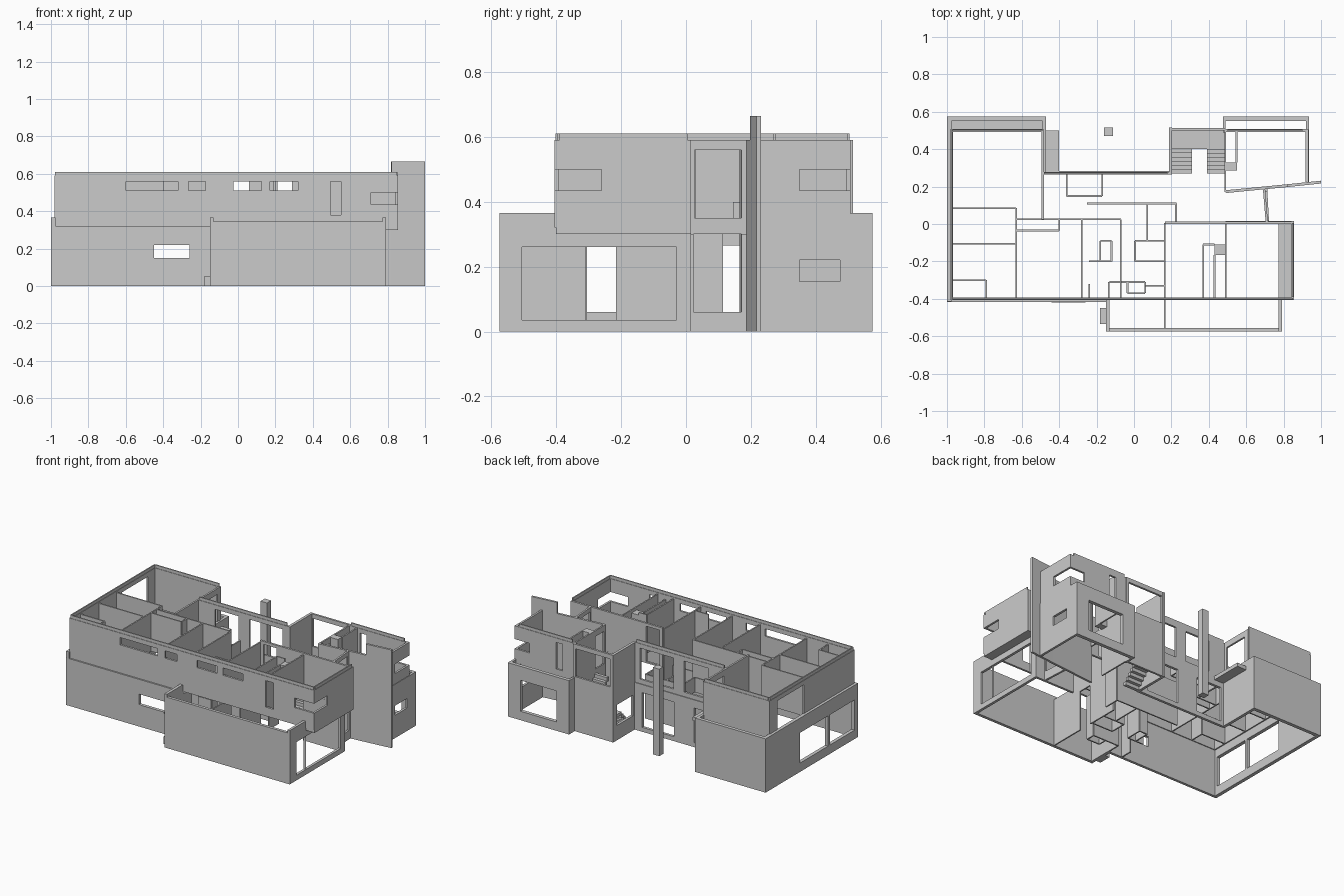
import bpy, bmesh
from mathutils import Vector


def finish(name, bm):
    bmesh.ops.recalc_face_normals(bm, faces=bm.faces)
    me = bpy.data.meshes.new(name)
    bm.to_mesh(me)
    bm.free()
    ob = bpy.data.objects.new(name, me)
    bpy.context.collection.objects.link(ob)
    return ob


def wall(name, p, q, z0, z1, t=0.01, holes=()):
    """Wall from p to q (plan points), centred on its line.
    Holes are (start, end, low, high), start/end in x or y along the wall."""
    p, q = Vector((*p, 0)), Vector((*q, 0))
    d = q - p
    ax = 0 if abs(d.x) > abs(d.y) else 1
    n = Vector((-d.y, d.x, 0)).normalized() * t
    lo, hi = sorted((p[ax], q[ax]))
    us = sorted({lo, hi, *(min(max(v, lo), hi) for h in holes for v in h[:2])})
    zs = sorted({z0, z1, *(min(max(v, z0), z1) for h in holes for v in h[2:])})
    bm = bmesh.new()
    grid = {(u, z): bm.verts.new(p + d * ((u - p[ax]) / d[ax]) - n / 2 + Vector((0, 0, z)))
            for u in us for z in zs}
    for a, b in zip(us, us[1:]):
        for c, e in zip(zs, zs[1:]):
            mu, mz = (a + b) / 2, (c + e) / 2
            if not any(h[0] < mu < h[1] and h[2] < mz < h[3] for h in holes):
                bm.faces.new([grid[a, c], grid[b, c], grid[b, e], grid[a, e]])
    loose = [v for v in bm.verts if not v.link_faces]
    bmesh.ops.delete(bm, geom=loose, context='VERTS')
    ext = bmesh.ops.extrude_face_region(bm, geom=bm.faces[:], use_keep_orig=True)
    bmesh.ops.translate(bm, vec=n, verts=[g for g in ext['geom'] if isinstance(g, bmesh.types.BMVert)])
    bmesh.ops.dissolve_limit(bm, angle_limit=0.01, verts=bm.verts[:], edges=bm.edges[:])
    return finish(name, bm)


def box(name, x0, x1, y0, y1, z0, z1):
    bm = bmesh.new()
    bmesh.ops.create_cube(bm, size=1)
    for v in bm.verts:
        v.co = ((x0 + x1) / 2 + v.co.x * (x1 - x0), (y0 + y1) / 2 + v.co.y * (y1 - y0),
                (z0 + z1) / 2 + v.co.z * (z1 - z0))
    return finish(name, bm)


def partitions(name, z0, z1, segs):
    for i, (a, b, c, d) in enumerate(segs):
        wall(f"{name}_{i + 1}", (a, b), (c, d), z0, z1, 0.009)


G, P, U, R, C = 0.32, 0.365, 0.32, 0.59, 0.61   # ground top, parapet, upper base, roof, cap

# Ground floor, left block
wall("ground_left_wall", (-0.988, -0.415), (-0.988, 0.573), 0, P, 0.024,
     [(-0.095, 0.205, 0.06, 0.265), (-0.38, -0.115, 0.06, 0.265)])
wall("ground_left_back_wall", (-1, 0.563), (-0.47, 0.563), 0, P, 0.024)
wall("ground_left_inner_wall", (-0.48, 0.27), (-0.48, 0.575), 0, P, 0.02)
wall("ground_front_wall", (-1, -0.407), (-0.14, -0.407), 0, U, 0.018, [(-0.45, -0.26, 0.15, 0.22)])
box("window_sill", -0.44, -0.26, -0.42, -0.41, 0.14, 0.15)
box("left_terrace", -0.98, -0.48, 0.5, 0.555, 0.3, 0.32)
box("balcony_slab", -0.49, -0.4, 0.27, 0.5, 0.3, 0.325)

# Front extension
wall("extension_front_wall", (-0.15, -0.565), (0.79, -0.565), 0, 0.345, 0.02)
wall("extension_left_wall", (-0.14, -0.575), (-0.14, -0.4), 0, P, 0.02)
wall("extension_right_wall", (0.782, -0.575), (0.782, -0.4), 0, P, 0.018, [(-0.505, -0.4, 0.035, 0.26)])
wall("ground_right_wall", (0.782, -0.4), (0.782, 0.015), 0, U, 0.018, [(-0.4, -0.03, 0.035, 0.26)])
box("side_step", -0.183, -0.15, -0.535, -0.45, 0, 0.05)

# Ground floor back, entrance and stair block
wall("ground_back_wall", (-0.47, 0.275), (0.19, 0.275), 0, U, 0.018,
     [(-0.45, -0.26, 0.03, 0.265), (-0.11, 0.13, 0.03, 0.265)])
wall("ground_entrance_wall", (0.715, 0.01), (0.705, 0.195), 0, 0.3, 0.014, [(0.022, 0.17, 0.06, 0.3)])
wall("ground_entrance_side_wall", (0.49, 0.007), (0.785, 0.007), 0, U, 0.016)

# Upper floor shell
wall("upper_left_wall", (-0.975, -0.405), (-0.975, 0.505), U, R, 0.014, [(0.14, 0.42, 0.35, 0.56)])
wall("upper_left_back_wall", (-0.98, 0.5), (-0.485, 0.5), U, R, 0.014)
wall("upper_left_inner_wall", (-0.488, 0.025), (-0.488, 0.505), U, R, 0.012, [(0.3, 0.47, 0.33, 0.55)])
F = [(-0.6, -0.32, 0.51, 0.56), (-0.265, -0.175, 0.51, 0.56), (-0.025, 0.125, 0.51, 0.56),
     (0.17, 0.32, 0.51, 0.56), (0.49, 0.55, 0.38, 0.56), (0.71, 0.86, 0.435, 0.5)]
wall("upper_front_wall", (-0.98, -0.399), (0.855, -0.399), U, R, 0.014, F)
wall("upper_right_wall", (0.848, -0.405), (0.848, 0.015), U, R, 0.014, [(-0.41, -0.26, 0.435, 0.5)])
wall("upper_right_back_wall", (0.165, 0.007), (0.855, 0.007), U, R, 0.014, [(0.19, 0.29, 0.33, 0.57)])
wall("upper_back_wall", (-0.49, 0.272), (0.19, 0.272), U, R, 0.014,
     [(-0.36, -0.18, 0.35, 0.56), (-0.1, 0.15, 0.35, 0.56)])
wall("upper_entrance_wall", (0.71, 0.01), (0.695, 0.19), 0.3, R, 0.012, [(0.025, 0.17, 0.35, 0.56)])
box("overhang_slab", 0.78, 0.855, -0.4, 0.015, 0.3, 0.32)

# Thin roof caps
for n, a, b in [("left", (-0.975, -0.399), (-0.975, 0.5)), ("front", (-0.97, -0.399), (0.85, -0.399)),
                ("right", (0.848, -0.39), (0.848, 0.005)), ("left_back", (-0.97, 0.5), (-0.49, 0.5)),
                ("back", (-0.48, 0.272), (0.18, 0.272)), ("wing_back", (0.5, 0.5), (0.9, 0.5))]:
    wall(f"roof_cap_{n}", a, b, R, C, 0.008)

# Right back wing
wall("wing_ground_back_wall", (0.475, 0.563), (0.935, 0.563), 0, P, 0.024, [(0.57, 0.84, 0.06, 0.27)])
wall("wing_ground_left_wall", (0.482, 0.49), (0.482, 0.575), 0, P, 0.014)
wall("wing_ground_right_wall", (0.927, 0.225), (0.927, 0.575), 0, P, 0.016, [(0.35, 0.475, 0.155, 0.22)])
wall("wing_upper_right_wall", (0.925, 0.225), (0.925, 0.505), P, R, 0.014, [(0.35, 0.51, 0.435, 0.5)])
wall("wing_upper_back_wall", (0.485, 0.5), (0.93, 0.5), 0.34, R, 0.014,
     [(0.82, 0.94, 0.435, 0.5), (0.57, 0.62, 0.38, 0.56)])
wall("wing_left_wall", (0.488, 0.17), (0.488, 0.505), 0, R, 0.01, [(0.18, 0.28, 0, 0.25), (0.19, 0.28, 0.33, 0.55)])
wall("wing_closet_wall", (0.548, 0.33), (0.548, 0.5), U, R, 0.01)
box("wing_shaft", 0.49, 0.55, 0.285, 0.33, U, R)
wall("slanted_wall", (0.49, 0.173), (0.82, 0.205), 0, R, 0.015)
wall("slanted_fin_wall", (0.82, 0.205), (1.0, 0.224), 0, 0.665, 0.015)

# Staircase with two flights and a landing
wall("stair_side_wall", (0.195, 0.265), (0.195, 0.515), 0, R, 0.018, [(0.3, 0.475, 0.1, 0.24)])
wall("stair_back_wall", (0.19, 0.507), (0.49, 0.507), 0, R, 0.014, [(0.21, 0.47, 0.37, 0.56)])
box("stair_landing", 0.204, 0.483, 0.4, 0.5, 0.14, 0.16)
for i in range(6):
    y = 0.27 + i * 0.0217
    box(f"lower_step_{i + 1}", 0.204, 0.31, y, y + 0.0217, i * 0.023, (i + 1) * 0.023)
    top = 0.30 - i * 0.023
    box(f"upper_step_{i + 1}", 0.39, 0.483, y, y + 0.0217, top - 0.03, top)

# Free standing column
box("column", -0.16, -0.112, 0.47, 0.515, 0, R)

# Upper rooms
partitions("upper_partition", U, R - 0.01, [
    (-0.63, -0.4, -0.63, 0.085), (-0.97, 0.085, -0.63, 0.085), (-0.97, -0.105, -0.63, -0.105),
    (-0.97, -0.3, -0.79, -0.3), (-0.79, -0.4, -0.79, -0.3), (-0.28, -0.4, -0.28, 0.025),
    (-0.63, 0.025, -0.07, 0.025), (-0.07, -0.4, -0.07, 0.025), (-0.63, -0.035, -0.4, -0.035),
    (-0.4, -0.035, -0.4, 0.025), (0.165, -0.4, 0.165, 0.005), (0.37, -0.4, 0.37, -0.11),
    (0.37, -0.11, 0.43, -0.11), (0.49, -0.4, 0.49, 0.005), (0.06, -0.33, 0.16, -0.33)])
box("upper_shaft", 0.43, 0.487, -0.165, -0.11, U, 0.56)
wall("upper_closet_wall", (0.43, -0.395), (0.43, -0.165), U, 0.56, 0.009)
partitions("stairwell_rail", U - 0.02, 0.4, [
    (-0.36, 0.15, -0.17, 0.15), (-0.36, 0.15, -0.36, 0.265), (-0.17, 0.15, -0.17, 0.265)])

# Ground rooms
wall("ground_hall_wall", (0.165, -0.56), (0.165, 0.005), 0, G, 0.009, [(-0.31, -0.215, 0, 0.27)])
partitions("ground_partition", 0, G - 0.02, [
    (-0.25, 0.11, 0.228, 0.11), (0.225, 0.005, 0.225, 0.11), (0.07, -0.09, 0.07, 0.11),
    (0.005, -0.2, 0.16, -0.2), (0.005, -0.09, 0.16, -0.09), (0.005, -0.2, 0.005, -0.09),
    (-0.18, -0.2, -0.18, -0.09), (-0.12, -0.2, -0.12, -0.09), (-0.18, -0.09, -0.12, -0.09),
    (-0.24, -0.2, -0.12, -0.2), (-0.135, -0.4, -0.135, -0.31), (-0.13, -0.31, 0.06, -0.31),
    (0.06, -0.37, 0.06, -0.31), (-0.035, -0.37, -0.035, -0.31), (-0.035, -0.37, 0.06, -0.37),
    (-0.24, -0.4, -0.24, -0.32)])
